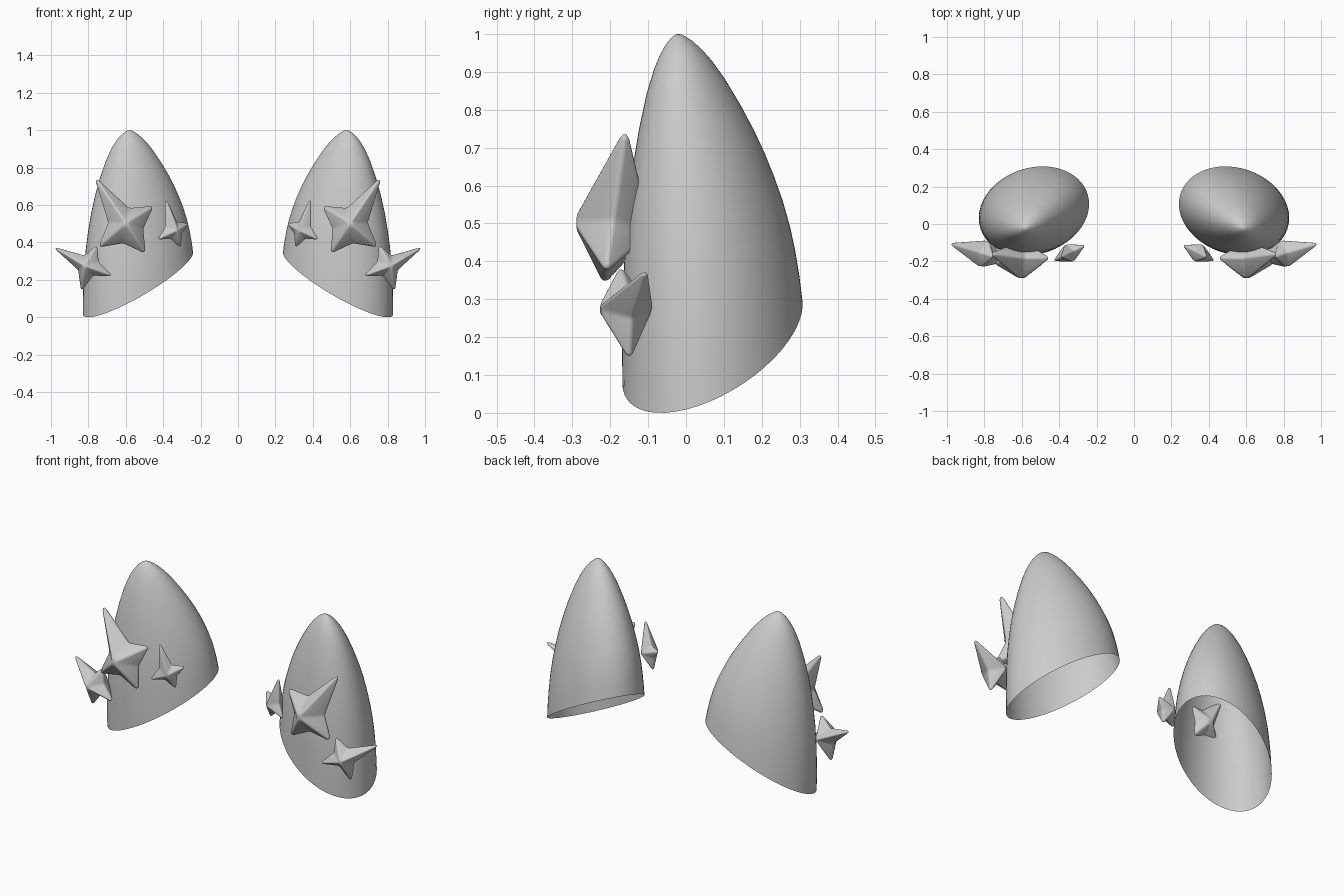
import bpy, bmesh
from math import sin, cos, pi, radians, sqrt, atan2
from mathutils import Vector

if "Cube" in bpy.data.objects:
    bpy.data.objects.remove(bpy.data.objects["Cube"])


def finish(bm, name, bevel=0):
    bmesh.ops.recalc_face_normals(bm, faces=bm.faces)
    for f in bm.faces:
        f.smooth = True
    me = bpy.data.meshes.new(name)
    bm.to_mesh(me)
    bm.free()
    ob = bpy.data.objects.new(name, me)
    bpy.context.collection.objects.link(ob)
    if bevel:
        b = ob.modifiers.new("bevel", 'BEVEL')
        b.width, b.segments = bevel, 3
        b.limit_method = 'NONE'
    m = ob.modifiers.new("mirror", 'MIRROR')   # left side copy
    m.use_mirror_merge = False
    return ob


# Horn: open shell, tilted elliptical rim tapering to a rounded tip
apex = Vector((0.58, -0.02, 1.0))
profile = [(0.002, 0.035), (0.01, 0.08), (0.03, 0.155), (0.06, 0.235), (0.1, 0.32),
           (0.17, 0.435), (0.27, 0.565), (0.36, 0.665), (0.45, 0.75), (0.54, 0.82),
           (0.63, 0.88), (0.73, 0.93), (0.82, 0.962), (0.91, 0.985), (1, 1)]
N = 48
bm = bmesh.new()
tip = bm.verts.new(apex)
prev = None
for h, r in profile:
    lean = 0.02 * sin(pi * sqrt(h))
    ring = []
    for i in range(N):
        t = 2 * pi * i / N
        rim = Vector((0.535 + 0.295 * cos(t),
                      0.07 + 0.238 * cos(t - radians(99)),
                      0.182 + 0.182 * cos(t - radians(154))))
        d = rim - apex
        ring.append(bm.verts.new((apex.x + r * d.x + lean,
                                  apex.y + r * d.y - lean,
                                  apex.z + h * d.z)))
    for i in range(N):
        j = (i + 1) % N
        if prev:
            bm.faces.new((prev[i], prev[j], ring[j], ring[i]))
        else:
            bm.faces.new((tip, ring[j], ring[i]))
    prev = ring
finish(bm, "horn")


# Stars: four-pointed double pyramids on a tilted plane, softened edges
def star(name, center, slope_x, slope_z, tips, notch, depth, bevel):
    c = Vector(center)
    normal = Vector((slope_x, -1, slope_z)).normalized()

    def on_plane(dx, dz):
        return c + Vector((dx, slope_x * dx + slope_z * dz, dz))

    bm = bmesh.new()
    front = bm.verts.new(c + normal * depth)
    back = bm.verts.new(c - normal * depth)
    offs = sorted(((x - c.x, z - c.z) for x, z in tips), key=lambda p: atan2(p[1], p[0]))
    rim = []
    for k, (dx, dz) in enumerate(offs):
        a = atan2(dz, dx)
        s = 1 + bevel / sqrt(dx * dx + dz * dz)
        rim.append(bm.verts.new(on_plane(dx * s, dz * s)))
        nx, nz = offs[(k + 1) % len(offs)]
        mid = a + ((atan2(nz, nx) - a) % (2 * pi)) / 2
        rim.append(bm.verts.new(on_plane(notch * cos(mid), notch * sin(mid))))
    for i, v in enumerate(rim):
        w = rim[(i + 1) % len(rim)]
        bm.faces.new((front, v, w))
        bm.faces.new((back, w, v))
    finish(bm, name, bevel)


star("large_star", (0.60, -0.195, 0.49), 0, 0.14,
     [(0.773, 0.76), (0.452, 0.594), (0.495, 0.342), (0.746, 0.375)], 0.1, 0.11, 0.012)
star("outer_star", (0.80, -0.16, 0.275), 0.3, 0,
     [(0.995, 0.38), (0.755, 0.385), (0.672, 0.22), (0.838, 0.14)], 0.062, 0.08, 0.009)
star("inner_star", (0.345, -0.155, 0.465), -0.5, 0,
     [(0.39, 0.645), (0.262, 0.503), (0.307, 0.372), (0.43, 0.415)], 0.05, 0.055, 0.007)
